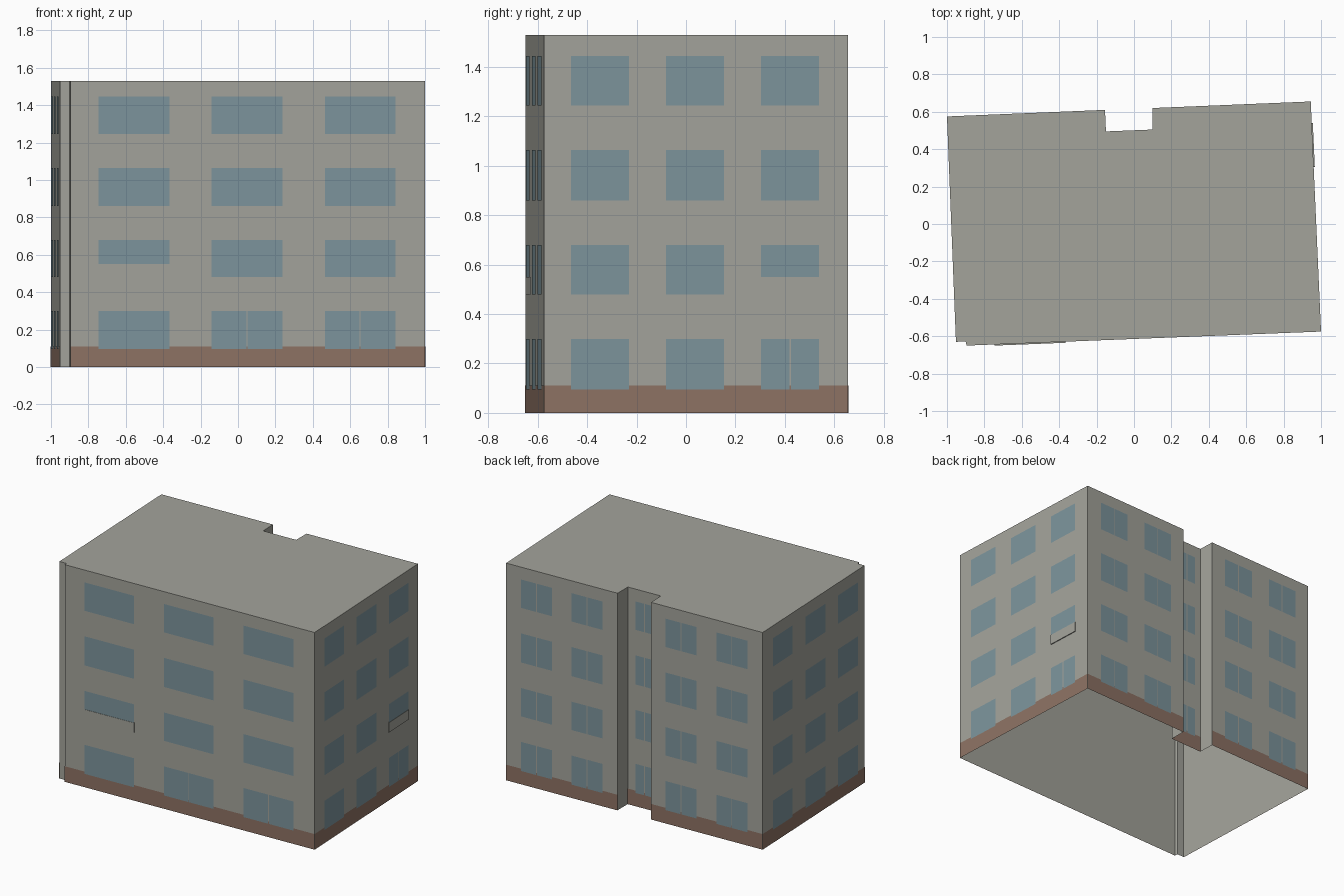
import bpy
import bmesh
from mathutils import Vector

cube = bpy.data.objects.get("Cube")
if cube:
    bpy.data.objects.remove(cube, do_unlink=True)

HEIGHT = 1.53
BASE_TOP = 0.11
FLOORS = [(0.095, 0.30), (0.48, 0.68), (0.86, 1.065), (1.245, 1.445)]

# Footprint, counter-clockwise from the front corner
FOOTPRINT = [(-0.895, -0.65), (1.0, -0.575), (0.945, 0.655), (0.10, 0.62),
             (0.10, 0.505), (-0.15, 0.495), (-0.155, 0.61), (-1.0, 0.575),
             (-0.952, -0.63), (-0.90, -0.628)]


def make_material(name, color):
    mat = bpy.data.materials.new(name)
    mat.use_nodes = True
    rgba = (*color, 1.0)
    mat.diffuse_color = rgba
    for node in mat.node_tree.nodes:
        if node.type == 'BSDF_PRINCIPLED':
            node.inputs["Base Color"].default_value = rgba
    return mat


plaster = make_material("grey plaster", (0.37, 0.37, 0.33))
brick = make_material("brown base", (0.27, 0.17, 0.127))
glass = make_material("blue grey glass", (0.205, 0.30, 0.335))


def finish(bm, name, mat):
    mesh = bpy.data.meshes.new(name)
    bm.to_mesh(mesh)
    bm.free()
    mesh.materials.append(mat)
    obj = bpy.data.objects.new(name, mesh)
    bpy.context.collection.objects.link(obj)
    return obj


def wall_frame(index):
    """Start point, direction, outward normal and length of a wall."""
    a = Vector((*FOOTPRINT[index], 0))
    b = Vector((*FOOTPRINT[(index + 1) % len(FOOTPRINT)], 0))
    along = (b - a).normalized()
    return a, along, Vector((along.y, -along.x, 0)), (b - a).length


def add_plate(bm, index, u0, u1, z0, z1, thick, solid=False):
    """Rectangle laid on a wall, optionally with its edges closed."""
    a, along, out, _ = wall_frame(index)
    corners = [a + along * u + Vector((0, 0, z))
               for u, z in ((u0, z0), (u1, z0), (u1, z1), (u0, z1))]
    front = [bm.verts.new(c + out * thick) for c in corners]
    bm.faces.new(front)
    if solid:
        back = [bm.verts.new(c) for c in corners]
        for i in range(4):
            j = (i + 1) % 4
            bm.faces.new((front[j], front[i], back[i], back[j]))


# Outer walls and flat roof, open underneath
bm = bmesh.new()
low = [bm.verts.new((x, y, 0)) for x, y in FOOTPRINT]
high = [bm.verts.new((x, y, HEIGHT)) for x, y in FOOTPRINT]
for i in range(len(low)):
    j = (i + 1) % len(low)
    bm.faces.new((low[i], low[j], high[j], high[i]))
bm.faces.new(high)
finish(bm, "walls_and_roof", plaster)

# Windowed walls: name -> wall index, first offset, pitch, width, columns
WALLS = {
    "front": (0, 0.15, 0.605, 0.378, 3),
    "left_side": (1, 0.11, 0.385, 0.235, 3),
    "back_left": (2, 0.115, 0.385, 0.235, 2),
    "back_recess": (4, 0.06, 0.0, 0.14, 1),
    "back_right": (6, 0.112, 0.385, 0.235, 2),
    "right_side": (7, 0.115, 0.385, 0.235, 3),
}
# Panes split by a thin gap, and windows half covered by a panel (column, floor)
SPLIT = {"front": {(1, 0), (2, 0)}, "left_side": {(2, 0)}}
COVERED = {"front": (0, 1), "left_side": (2, 1)}
GAP = 0.003
PANEL_TOP = 0.55

for name, (index, start, pitch, width, columns) in WALLS.items():
    length = wall_frame(index)[3]

    # Base band
    bm = bmesh.new()
    add_plate(bm, index, 0, length, 0, BASE_TOP, 0.002)
    finish(bm, name + "_base_band", brick)

    # Windows
    bm = bmesh.new()
    for col in range(columns):
        u0 = start + col * pitch
        u1 = u0 + width
        mid = (u0 + u1) / 2
        for floor, (z0, z1) in enumerate(FLOORS):
            if COVERED.get(name) == (col, floor):
                panel = bmesh.new()
                add_plate(panel, index, u0, u1, z0, PANEL_TOP, 0.006, True)
                finish(panel, name + "_window_panel", plaster)
                z0 = PANEL_TOP
            if name.startswith("back") or (col, floor) in SPLIT.get(name, ()):
                add_plate(bm, index, u0, mid - GAP, z0, z1, 0.004)
                add_plate(bm, index, mid + GAP, u1, z0, z1, 0.004)
            else:
                add_plate(bm, index, u0, u1, z0, z1, 0.004)
    finish(bm, name + "_windows", glass)
